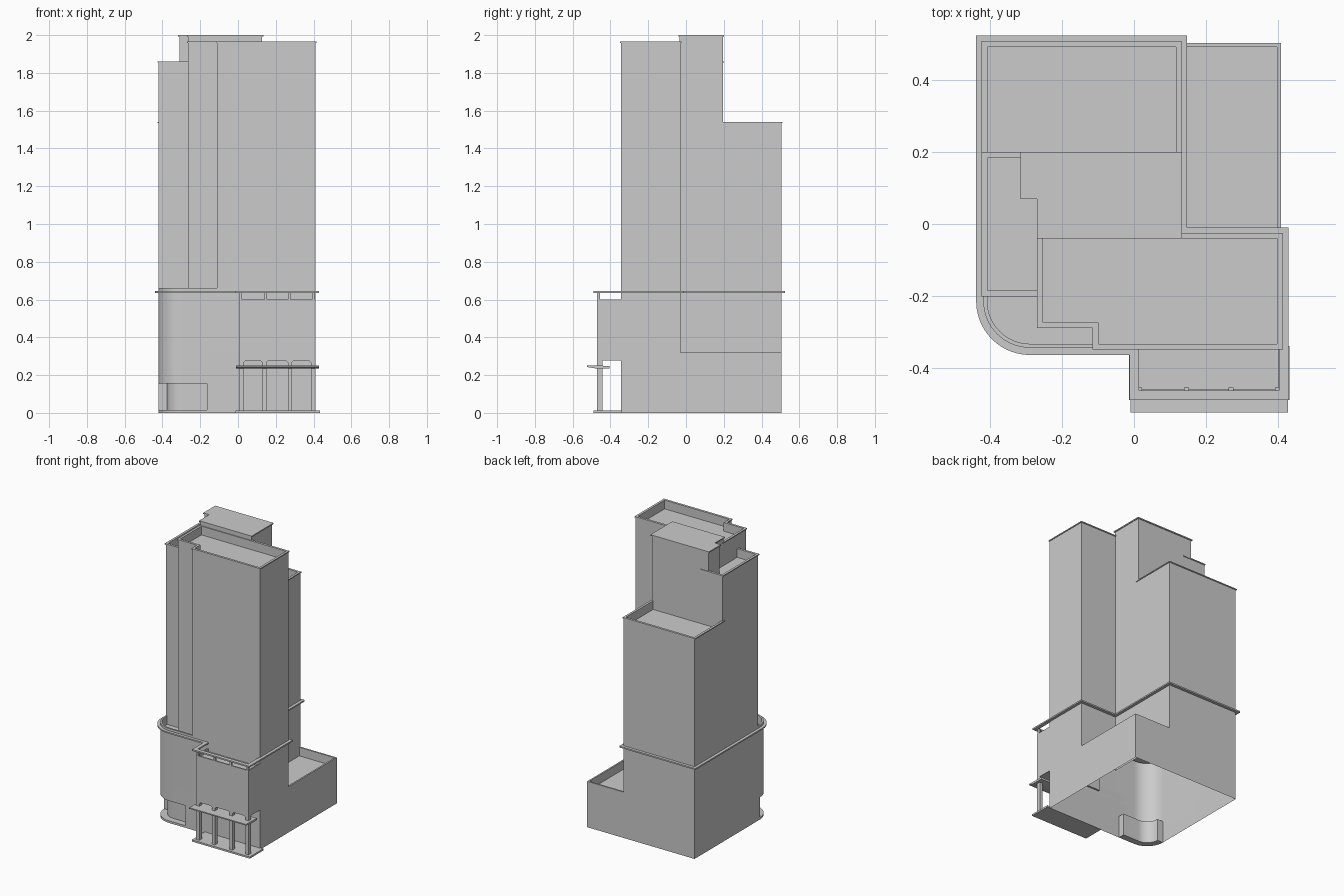
import bpy, bmesh, math
from mathutils import Vector

if "Cube" in bpy.data.objects:
    bpy.data.objects.remove(bpy.data.objects["Cube"])


def loft(name, loops, cap0=False, cap1=False, closed=False):
    """Skin a stack of equal-length 3D loops."""
    bm = bmesh.new()
    rows = [[bm.verts.new(p) for p in lp] for lp in loops]
    n = len(rows[0])
    pairs = list(zip(rows, rows[1:])) + ([(rows[-1], rows[0])] if closed else [])
    for a, b in pairs:
        for i in range(n):
            j = (i + 1) % n
            bm.faces.new((a[i], a[j], b[j], b[i]))
    if cap0:
        bm.faces.new(rows[0][::-1])
    if cap1:
        bm.faces.new(rows[-1])
    bmesh.ops.remove_doubles(bm, verts=bm.verts, dist=1e-5)
    if cap0 or cap1 or closed:
        bmesh.ops.recalc_face_normals(bm, faces=bm.faces)
    me = bpy.data.meshes.new(name)
    bm.to_mesh(me)
    bm.free()
    ob = bpy.data.objects.new(name, me)
    bpy.context.collection.objects.link(ob)
    return ob


def at(poly, z):
    return [(x, y, z) for x, y in poly]


def offset(poly, d):
    """Move a counter-clockwise outline outward by d."""
    out = []
    for i, p in enumerate(poly):
        p = Vector(p)
        a = (p - Vector(poly[i - 1])).normalized()
        b = (Vector(poly[(i + 1) % len(poly)]) - p).normalized()
        na, nb = Vector((a.y, -a.x)), Vector((b.y, -b.x))
        q = p + (na + nb) * d / (1 + na.dot(nb))
        out.append((q.x, q.y))
    return out


def rect(x0, x1, y0, y1):
    return [(x0, y0), (x1, y0), (x1, y1), (x0, y1)]


def prism(name, poly, z0, z1):
    return loft(name, [at(poly, z0), at(poly, z1)], True, True)


def ring(name, outer, inner, z0, z1):
    return loft(name, [at(outer, z0), at(outer, z1), at(inner, z1), at(inner, z0)], closed=True)


def block(name, poly, z0, z1, depth=0.06, t=0.011, coping=True, floor=False):
    """Walls with a parapet around a sunken roof."""
    inner = offset(poly, -t)
    ob = loft(name, [at(poly, z0), at(poly, z1), at(inner, z1), at(inner, z1 - depth)], floor, True)
    if coping:
        ring(name + "_coping", offset(poly, 0.005), inner, z1 - 0.006, z1 + 0.001)
    return ob


def smooth(ob):
    bpy.ops.object.select_all(action='DESELECT')
    ob.select_set(True)
    bpy.context.view_layer.objects.active = ob
    bpy.ops.object.shade_smooth_by_angle(angle=math.radians(30))


def arc(r, n=14):
    return [(-0.29 + r * math.cos(math.pi * (1 + i / n / 2)),
             -0.215 + r * math.sin(math.pi * (1 + i / n / 2))) for i in range(n + 1)]


XL, XR, YF, YB = -0.42, 0.41, -0.345, 0.505
XM, YM = 0.128, -0.03
JX, R, RI = -0.165, 0.13, 0.085
CURVE = arc(R)

# Street level shell with recessed rounded corner entrance
full = [(XR, YB), (XL, YB), CURVE[0]] + CURVE + [(JX, YF), (JX, YF), (XR, YF)]
recess = [(XR, YB), (XL, YB), CURVE[0]] + arc(RI) + [(JX, -0.215 - RI), (JX, YF), (XR, YF)]
smooth(loft("street_level_walls", [at(recess, 0), at(recess, 0.155), at(full, 0.155), at(full, 0.32)]))
prism("corner_entrance_step", CURVE + [(JX, YF), (JX, -0.3)] + arc(RI)[::-1], 0, 0.015)

# Low rear wing and upper podium
block("rear_wing", rect(XM - 0.015, XR, YM - 0.015, YB), 0.255, 0.32, coping=False)
podium = [(XM, YB), (XL, YB)] + CURVE + [(XR, YF), (XR, YM), (XM, YM)]
smooth(block("upper_podium", podium, 0.255, 0.66, coping=False))

# Cornice wrapping podium and porch
band = [(XM, YB), (XL, YB)] + CURVE + [(0.008, YF), (0.008, -0.47), (XR, -0.47), (XR, YM), (XM, YM)]
ring("podium_cornice", offset(band, 0.02), offset(band, -0.006), 0.634, 0.644)

# Tower volumes
block("rear_tower", rect(XL, XM, 0.18, YB), 0.6, 1.54)
block("side_tower", rect(XL, -0.25, -0.197, 0.195), 0.6, 1.86)
front = [(-0.265, -0.285), (-0.11, -0.285), (-0.11, YF), (XR, YF), (XR, YM), (-0.265, YM)]
block("front_tower", front, 0.6, 1.965)

# Service core with flat roof slab
core = [(-0.265, -0.035), (XM, -0.035), (XM, 0.195), (-0.311, 0.195), (-0.311, 0.075), (-0.265, 0.075)]
prism("service_core", core, 0.6, 1.992)
prism("core_roof_slab", offset(core, 0.006), 1.992, 2.0)

# Entrance porch
block("porch_upper", rect(0.005, XR, -0.47, YF + 0.012), 0.277, 0.6,
      depth=0.02, t=0.009, coping=False, floor=True)
prism("porch_step", rect(-0.014, 0.434, -0.49, -0.34), 0, 0.012)
piers = [(0.005, 0.03), (0.13, 0.15), (0.265, 0.285), (0.387, XR)]
for i, (a, b) in enumerate(piers):
    fa = 0.012 if i > 0 else 0
    fb = 0.012 if i < 3 else 0
    prof = [(a, 0.01), (b, 0.01), (b, 0.266), (b + fb, 0.278), (a - fa, 0.278), (a, 0.266)]
    loft(f"porch_pier_{i + 1}", [[(x, y, z) for x, z in prof] for y in (-0.47, -0.442)], True, True)

# Posts between porch roof and cornice
for i, x in enumerate((0.015, 0.146, 0.271, 0.4)):
    prism(f"cornice_post_{i + 1}", rect(x - 0.007, x + 0.007, -0.47, -0.456), 0.58, 0.636)

# Entrance canopy with tapered edge
prof = [(-0.525, 0.243), (-0.475, 0.235), (-0.405, 0.235), (-0.405, 0.249), (-0.525, 0.251)]
loft("entrance_canopy", [[(x, y, z) for y, z in prof] for x in (-0.01, 0.429)], True, True)
